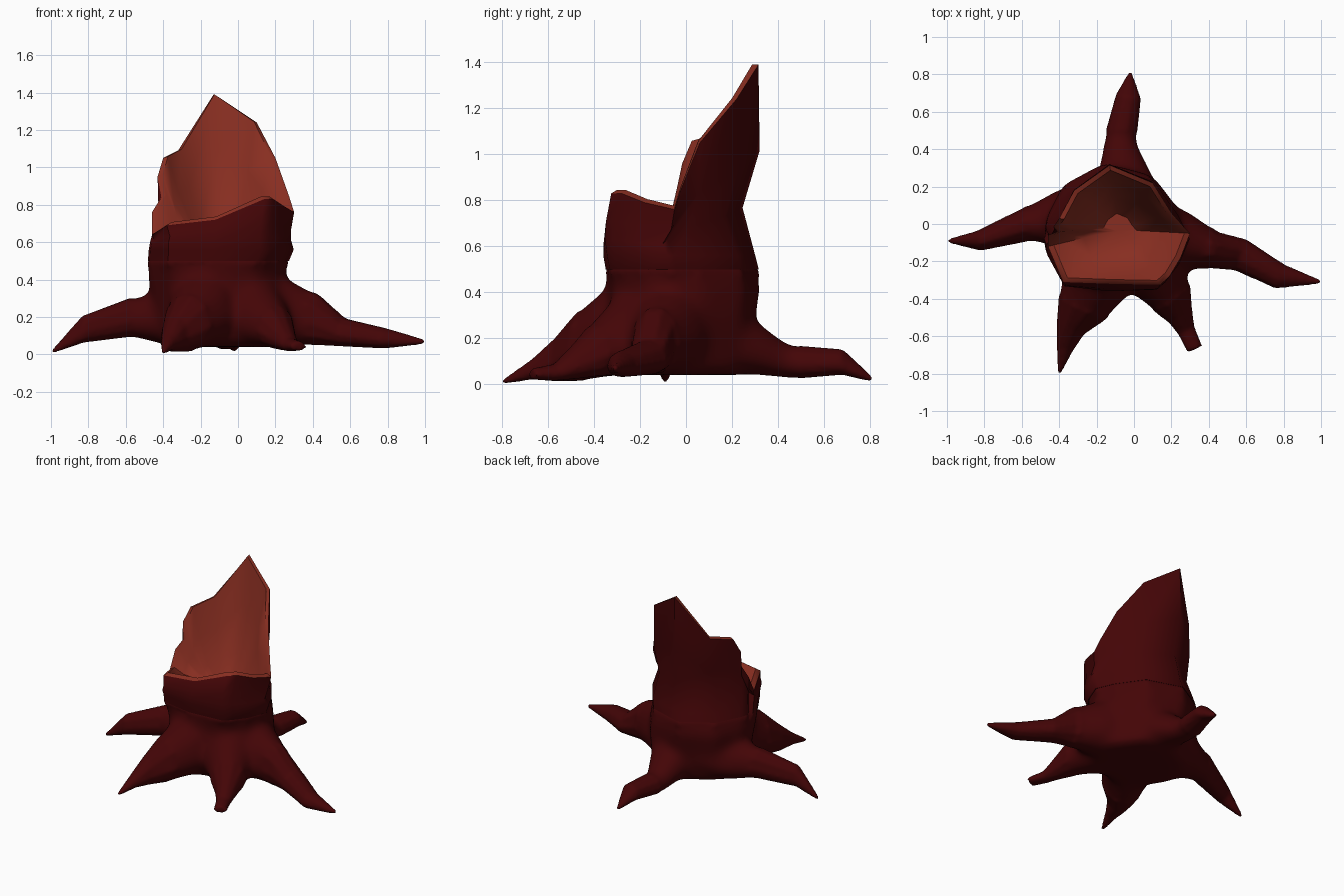
import bpy, bmesh, math
from mathutils import Vector

if "Cube" in bpy.data.objects:
    bpy.data.objects.remove(bpy.data.objects["Cube"])


def material(name, rgb):
    m = bpy.data.materials.new(name)
    m.use_nodes = True
    m.diffuse_color = (*rgb, 1)
    m.node_tree.nodes["Principled BSDF"].inputs["Base Color"].default_value = (*rgb, 1)
    return m


bark = material("dark bark", (0.057, 0.0015, 0.002))
wood = material("bare wood", (0.245, 0.027, 0.015))


def loft(bm, rings, inner_from=None):
    """Skin a stack of equal rings, cap both ends; rings past inner_from are wood."""
    loops = [[bm.verts.new(p) for p in ring] for ring in rings]
    n = len(loops[0])
    for k, (a, b) in enumerate(zip(loops, loops[1:])):
        for i in range(n):
            j = (i + 1) % n
            f = bm.faces.new((a[i], a[j], b[j], b[i]))
            f.material_index = int(inner_from is not None and k >= inner_from)
    for loop, flip in ((loops[0], True), (loops[-1], False)):
        centre = bm.verts.new(sum((v.co for v in loop), Vector()) / n)
        for i in range(n):
            pair = (loop[i], loop[(i + 1) % n])
            f = bm.faces.new((*(pair[::-1] if flip else pair), centre))
            f.material_index = int(inner_from is not None and not flip)


def make_object(name, bm, materials):
    bmesh.ops.recalc_face_normals(bm, faces=bm.faces)
    mesh = bpy.data.meshes.new(name)
    bm.to_mesh(mesh)
    bm.free()
    for m in materials:
        mesh.materials.append(m)
    ob = bpy.data.objects.new(name, mesh)
    bpy.context.collection.objects.link(ob)
    return ob


def shade(ob, degrees):
    bpy.ops.object.select_all(action="DESELECT")
    ob.select_set(True)
    bpy.context.view_layer.objects.active = ob
    bpy.ops.object.shade_smooth_by_angle(angle=math.radians(degrees))


# Jagged broken rim, anticlockwise from the front right corner
rim = [Vector(p) for p in (
    (-.38, -.31, .69), (-.12, -.32, .72), (.14, -.325, .83), (.19, -.28, .83),
    (.25, -.18, .79), (.30, -.05, .76), (.275, -.025, .84), (.20, .06, 1.05),
    (.10, .22, 1.24), (-.13, .315, 1.39), (-.32, .18, 1.09), (-.40, .03, 1.05),
    (-.43, -.015, .95), (-.41, -.04, .84), (-.46, -.06, .76), (-.46, -.12, .64))]


def trunk_ring(z, rise, x0, x1, y0, y1, roundness):
    """Fit the rim outline to a box, partly rounded, part-way up to the rim."""
    ring = []
    for p in rim:
        u, v = (p.x + .08) / .38, p.y / .32
        r = math.hypot(u, v)
        u, v = (c + (c / r - c) * roundness for c in (u, v))
        ring.append(Vector(((x0 + x1) / 2 + u * (x1 - x0) / 2,
                            (y0 + y1) / 2 + v * (y1 - y0) / 2,
                            z + (p.z - z) * rise)))
    return ring


def hollow_ring(inset, drop, lift=0):
    floor = Vector((-.08, -.03, .59))
    return [Vector((*p.xy.lerp(floor.xy, inset), p.z + (floor.z - p.z) * drop + lift))
            for p in rim]


# Hollow upper trunk
seam = trunk_ring(.50, 0, -.485, .275, -.35, .32, .5)
trunk = [seam] + [trunk_ring(*r) for r in (
    (.56, 0, -.48, .30, -.36, .305, .45),
    (.56, .25, -.47, .285, -.36, .25, .3),
    (.56, .55, -.45, .285, -.35, .325, .15))]
trunk += [rim, hollow_ring(.08, .025, .02), hollow_ring(.25, .4),
          hollow_ring(.5, .8), hollow_ring(.75, 1)]
bm = bmesh.new()
loft(bm, trunk, inner_from=4)
shade(make_object("hollow_trunk", bm, (bark, wood)), 50)

# Trunk base
base = bmesh.new()
loft(base, [trunk_ring(*r) for r in (
    (.04, 0, -.40, .25, -.34, .27, .95),
    (.28, 0, -.46, .27, -.35, .31, .95),
    (.41, 0, -.49, .26, -.345, .335, .8))] + [seam, trunk_ring(.56, 0, -.43, .23, -.3, .26, .5)])


def root(sections):
    """Tapering root through sections of x, y, half width, top, bottom."""
    rings = []
    for i, (x, y, w, top, low) in enumerate(sections):
        a, b = sections[max(i - 1, 0)], sections[min(i + 1, len(sections) - 1)]
        side = Vector((a[1] - b[1], b[0] - a[0], 0)).normalized()
        middle = Vector((x, y, low + (top - low) * .4))
        ring = []
        for k in range(10):
            t = math.tau * k / 10
            s = math.sin(t)
            ring.append(middle + side * w * math.cos(t)
                        + Vector((0, 0, s * (top - middle.z if s > 0 else middle.z - low))))
        rings.append(ring)
    loft(base, rings)


for sections in (
    # front right
    ((-.14, -.15, .20, .50, .04), (-.21, -.32, .19, .44, .03), (-.28, -.45, .14, .33, .01),
     (-.34, -.56, .08, .21, .01), (-.37, -.67, .045, .11, .02), (-.40, -.80, .01, .02, 0)),
    # front left
    ((.04, -.12, .20, .50, .04), (.11, -.26, .18, .42, .03), (.20, -.40, .12, .27, .03),
     (.25, -.50, .07, .16, .02), (.28, -.57, .05, .09, .015), (.325, -.67, .045, .07, .02)),
    # left
    ((.05, -.06, .20, .50, .05), (.25, -.09, .17, .42, .04), (.43, -.14, .10, .325, .045),
     (.57, -.165, .09, .195, .04), (.78, -.28, .07, .145, .03), (1.0, -.31, .01, .08, .055)),
    # back
    ((-.06, .08, .22, .46, .04), (-.05, .27, .15, .31, .04), (-.075, .45, .09, .175, .02),
     (-.03, .68, .07, .155, .04), (-.02, .81, .01, .035, .01)),
    # right
    ((-.22, .04, .22, .46, .04), (-.40, .025, .16, .34, .05), (-.58, -.005, .09, .305, .09),
     (-.83, -.09, .055, .21, .06), (-1.0, -.09, .01, .02, .0)),
):
    root(sections)

# Fuse the base and roots into one skin
stump = make_object("root_base", base, (bark,))
fuse = stump.modifiers.new("fuse", "REMESH")
fuse.mode = "VOXEL"
fuse.voxel_size = .013
fused = bpy.data.meshes.new_from_object(
    stump.evaluated_get(bpy.context.evaluated_depsgraph_get()))
stump.modifiers.clear()

# Soften the creases where the roots leave the trunk
bm = bmesh.new()
bm.from_mesh(fused)
near = [v for v in bm.verts if math.hypot(v.co.x + .08, v.co.y) < .5 and v.co.z < .47]
for step in range(50):
    bmesh.ops.smooth_vert(bm, verts=near, factor=.5,
                          use_axis_x=True, use_axis_y=True, use_axis_z=True)
bmesh.ops.smooth_vert(bm, verts=bm.verts, factor=.5,
                      use_axis_x=True, use_axis_y=True, use_axis_z=True)
bm.to_mesh(stump.data)
bm.free()
shade(stump, 60)
